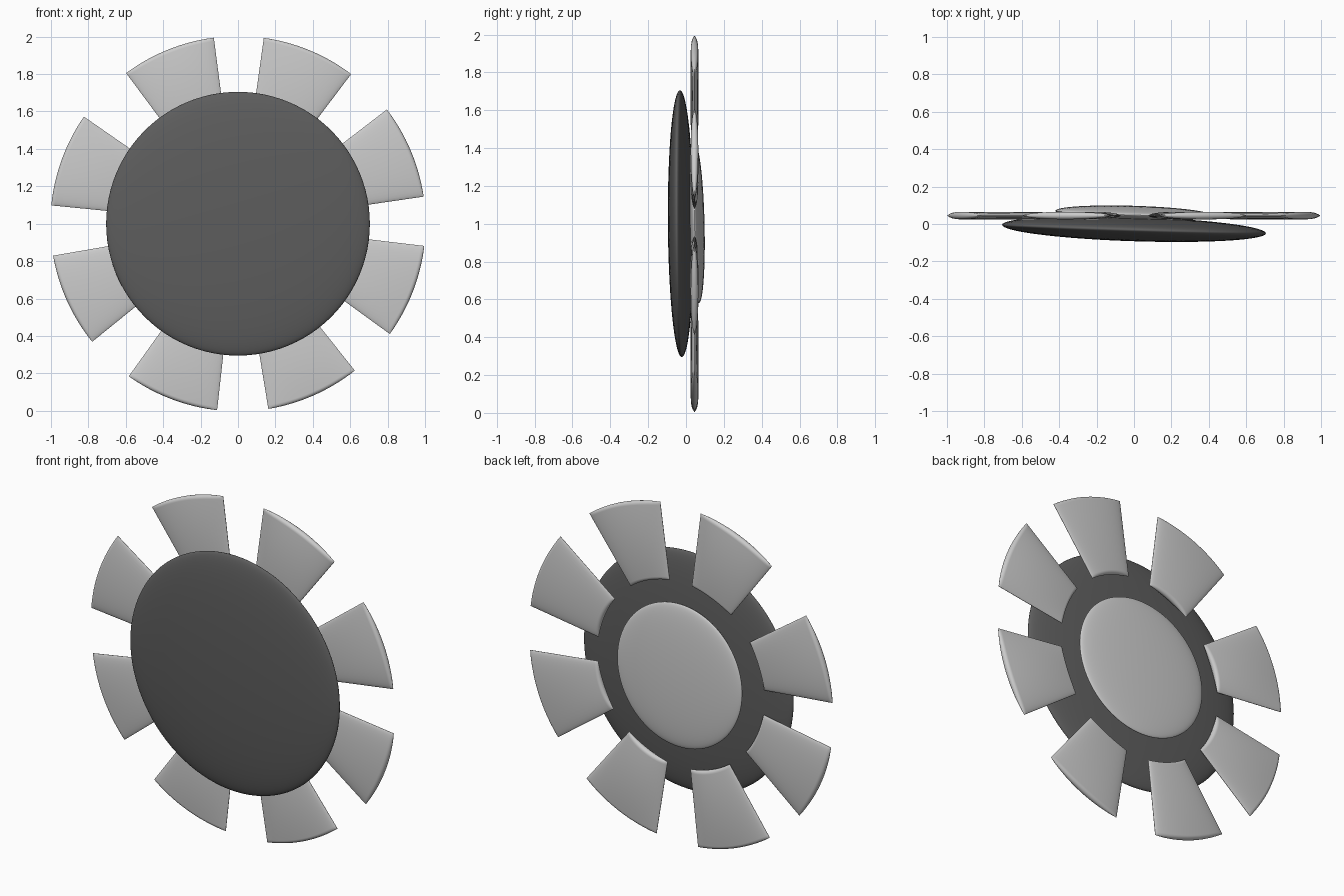
import bpy, bmesh, math

if "Cube" in bpy.data.objects:
    bpy.data.objects.remove(bpy.data.objects["Cube"])

dark = bpy.data.materials.new("dark_grey")
dark.diffuse_color = (0.11, 0.11, 0.11, 1)
dark.use_nodes = True
dark.node_tree.nodes["Principled BSDF"].inputs["Base Color"].default_value = dark.diffuse_color


def finish(name, bm, mat=None, angle=40):
    bmesh.ops.recalc_face_normals(bm, faces=bm.faces)
    me = bpy.data.meshes.new(name)
    bm.to_mesh(me)
    bm.free()
    ob = bpy.data.objects.new(name, me)
    bpy.context.collection.objects.link(ob)
    if mat:
        me.materials.append(mat)
    bpy.ops.object.select_all(action='DESELECT')
    ob.select_set(True)
    bpy.context.view_layer.objects.active = ob
    bpy.ops.object.shade_smooth_by_angle(angle=math.radians(angle))
    return ob


def lens(name, radius, half, y, tilt_x, tilt_z, mat=None):
    """Flattened sphere facing -y, slightly tilted."""
    bm = bmesh.new()
    bmesh.ops.create_uvsphere(bm, u_segments=96, v_segments=48, radius=1)
    for v in bm.verts:
        a, b, c = v.co
        x, z = a * radius, b * radius
        v.co = (x, y + c * half + tilt_x * x + tilt_z * z, 1 + z)
    return finish(name, bm, mat, 80)


def blade(name, mid, half_angle=14.6, r0=0.55, r1=1.003, y=0.045, thick=0.02):
    """Ring sector, thickest in the middle, thin at its sides, rounded at both arcs."""
    bm = bmesh.new()
    rings, n, cap = [], 24, 8
    for i in range(n + 1):
        s = math.pi * (i / n - 0.5)
        h = max(thick * math.cos(s), 0.001)
        a = math.radians(mid + half_angle * math.sin(s))
        ring = []
        for centre, start in ((r1 - thick, -90), (r0 + thick, 90)):
            for k in range(cap + 1):
                p = math.radians(start + 180 * k / cap)
                # the ends stay on the arcs while the thickness shrinks
                r = centre + thick * math.cos(p)
                ring.append(bm.verts.new((r * math.cos(a), y + h * math.sin(p),
                                          1 + r * math.sin(a))))
        rings.append(ring)
    m = len(rings[0])
    for p, q in zip(rings, rings[1:]):
        for k in range(m):
            bm.faces.new((p[k], p[(k + 1) % m], q[(k + 1) % m], q[k]))
    bm.faces.new(rings[0])
    bm.faces.new(rings[-1])
    return finish(name, bm)


# large dark front disc and small light back disc
lens("front_disc", 0.705, 0.065, -0.027, -0.032, -0.007, dark)
lens("back_disc", 0.42, 0.038, 0.058, -0.03, -0.024)

# ring of eight blades, slightly uneven spacing
for i, mid in enumerate((22.9, 67.5, 112, 159.8, 204.4, 249, 293.9, 338.6)):
    blade(f"blade_{i + 1}", mid)
